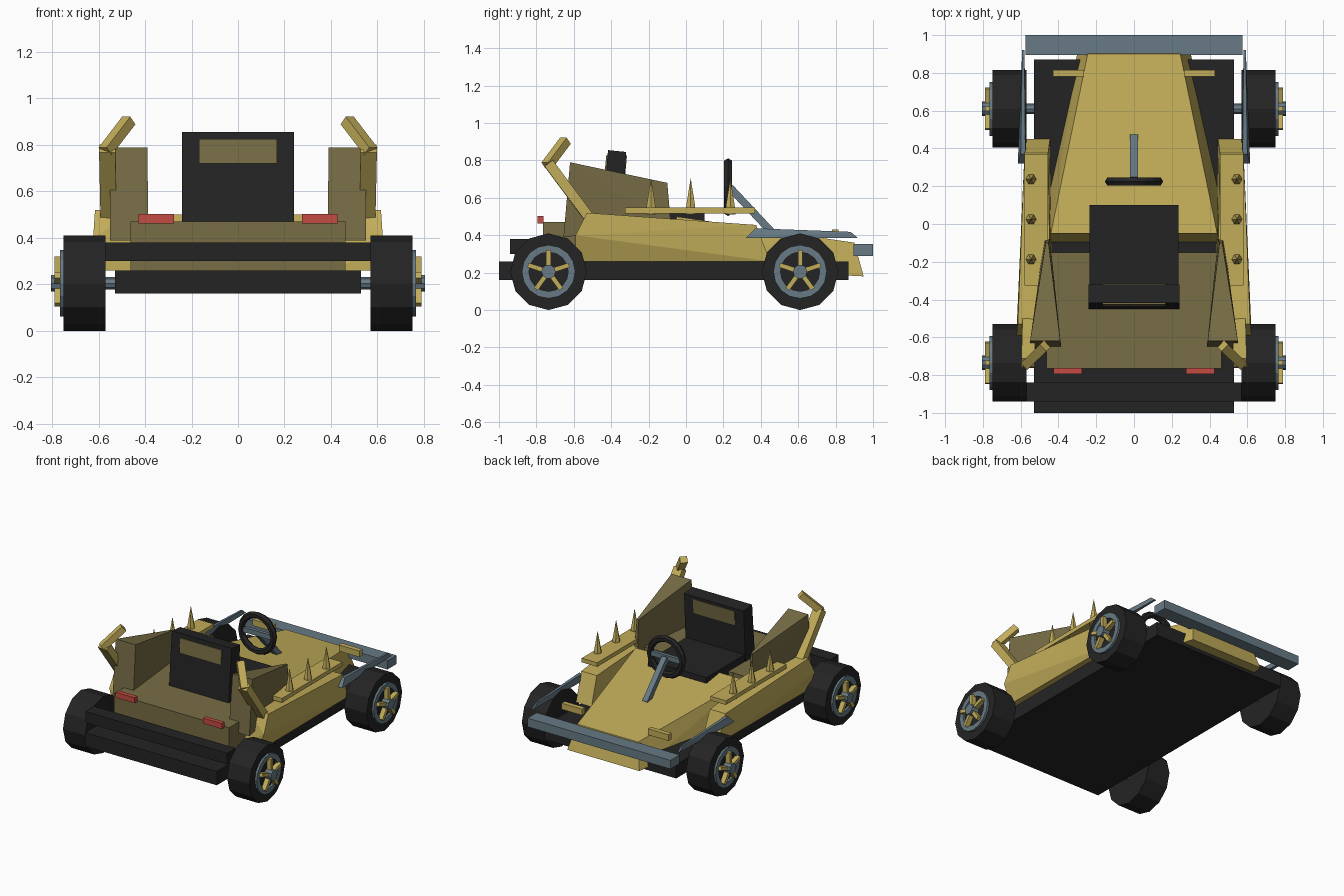
import bpy, bmesh, math
from mathutils import Vector

if "Cube" in bpy.data.objects:
    bpy.data.objects.remove(bpy.data.objects["Cube"])


def material(name, hexcode):
    m = bpy.data.materials.new(name)
    rgb = [int(hexcode[i:i + 2], 16) / 255 for i in (0, 2, 4)]
    m.diffuse_color = [((c + 0.055) / 1.055) ** 2.4 if c > 0.04045 else c / 12.92 for c in rgb] + [1]
    m.use_nodes = True
    m.node_tree.nodes["Principled BSDF"].inputs["Base Color"].default_value = m.diffuse_color
    return m


GOLD = material("gold paint", "C2AD5A")
OLIVE = material("olive paint", "776D45")
BLACK = material("black rubber", "242424")
STEEL = material("blue grey steel", "677A85")
RED = material("red lamp", "C24C42")


def finish(name, bm, mat):
    bmesh.ops.recalc_face_normals(bm, faces=bm.faces)
    me = bpy.data.meshes.new(name)
    bm.to_mesh(me)
    bm.free()
    me.materials.append(mat)
    ob = bpy.data.objects.new(name, me)
    bpy.context.collection.objects.link(ob)
    return ob


def hull(name, pts, mat):
    """Convex solid around the given corner points."""
    bm = bmesh.new()
    for p in pts:
        bm.verts.new(p)
    bmesh.ops.convex_hull(bm, input=bm.verts)
    bmesh.ops.dissolve_limit(bm, angle_limit=0.01, verts=bm.verts, edges=bm.edges)
    return finish(name, bm, mat)


def box(name, x, y, z, mat):
    return hull(name, [(a, b, c) for a in x for b in y for c in z], mat)


def sym(pts):
    return [(s * x, y, z) for x, y, z in pts for s in (-1, 1)]


def bar(name, a, b, w, h, mat, up=(0, 0, 1)):
    """Rectangular bar from a to b."""
    a, b = Vector(a), Vector(b)
    d = (b - a).normalized()
    u = d.cross(Vector(up)).normalized()
    v = u.cross(d)
    return hull(name, [p + u * i * w / 2 + v * j * h / 2
                       for p in (a, b) for i in (-1, 1) for j in (-1, 1)], mat)


def lathe(name, profile, centre, n, mat):
    """Closed (x, radius) profile turned about a line along x."""
    bm = bmesh.new()
    rings = []
    for k in range(n):
        t = 2 * math.pi * k / n
        rings.append([bm.verts.new((x, centre[0] + r * math.cos(t), centre[1] + r * math.sin(t)))
                      for x, r in profile])
    m = len(profile)
    for k in range(n):
        p, q = rings[k], rings[(k + 1) % n]
        for i in range(m):
            bm.faces.new((p[i], p[(i + 1) % m], q[(i + 1) % m], q[i]))
    bmesh.ops.remove_doubles(bm, verts=bm.verts, dist=1e-5)
    return finish(name, bm, mat)


# chassis and bumpers
box("floor_pan", (-.53, .53), (-1, .87), (.16, .26), BLACK)
box("rear_bumper", (-.57, .57), (-.94, -.84), (.30, .38), BLACK)
box("front_bumper", (-.575, .575), (.895, 1), (.29, .353), STEEL)

# bonnet and rear deck
hull("bonnet", sym([(.44, -.05, .50), (.245, .90, .36), (.29, .95, .18),
                    (.46, -.10, .24), (.46, .15, .22)]), GOLD)
box("rear_deck", (-.463, .463), (-.765, -.15), (.25, .47), OLIVE)

# seat
box("seat_cushion", (-.235, .235), (-.34, .10), (.40, .52), BLACK)
hull("seat_back", sym([(.24, -.45, .46), (.24, -.417, .855), (.24, -.32, .845), (.24, -.34, .46)]), BLACK)
for y, name in ((-.4275, "rear"), (-.3245, "front")):
    hull("seat_panel_" + name, sym([(.167, y + d + s, z) for d in (-.004, .004)
                                    for s, z in ((-.005, .72), (.005, .825))]), OLIVE)

# steering
bpy.ops.mesh.primitive_torus_add(major_segments=16, minor_segments=6, major_radius=.13,
                                 minor_radius=.024, location=(0, .225, .657),
                                 rotation=(math.pi / 2, 0, 0))
wheel = bpy.context.object
wheel.name = "steering_wheel"
wheel.data.materials.append(BLACK)
bar("steering_column", (0, .235, .655), (0, .46, .415), .04, .04, STEEL)
box("steering_spoke", (-.12, .12), (.215, .24), (.64, .675), STEEL)

for s, side in ((-1, "left"), (1, "right")):
    def m(pts):
        return [(s * x, y, z) for x, y, z in pts]

    # side pod with spiked plate
    hull("side_pod_" + side, m([(.44, -.53, .52), (.615, -.53, .52), (.623, -.59, .40), (.575, -.59, .26),
                                (.43, -.59, .26), (.455, .375, .455), (.58, .375, .455),
                                (.57, .45, .26), (.445, .45, .26)]), GOLD)
    box("spike_plate_" + side, (s * .455, s * .58), (-.325, .37), (.517, .547), GOLD)
    for y in (-.187, .025, .237):
        hull("spike_" + side, [(s * .545, y, .705)] +
             [(s * .545 + r * math.cos(k * math.tau / 6), y + r * math.sin(k * math.tau / 6), z)
              for r, z in ((.031, .51), (.027, .56)) for k in range(6)], GOLD)

    # wedge winglet beside the seat
    hull("winglet_" + side, m([(.39, -.62, .79), (.55, -.62, .79), (.385, -.655, .39), (.55, -.655, .39),
                               (.453, -.10, .68), (.467, -.10, .68),
                               (.445, -.08, .45), (.475, -.08, .45)]), OLIVE)

    # bent horn
    a, b, c = m([(.555, -.50, .47), (.562, -.735, .785), (.47, -.645, .905)])
    bar("horn_base_" + side, a, b, .07, .055, GOLD)
    bar("horn_tip_" + side, Vector(b) - (Vector(c) - Vector(b)) * .1, c, .05, .045, GOLD)

    # front fender strut
    hull("fender_strut_" + side, m([(.57, .32, .385), (.615, .32, .385), (.575, .37, .437), (.60, .37, .437),
                                    (.58, .88, .418), (.592, .88, .418),
                                    (.58, .92, .385), (.592, .92, .385)]), STEEL)

    # lamps
    box("headlamp_" + side, (s * .265, s * .43), (.78, .815), (.385, .43), GOLD)
    box("tail_lamp_" + side, (s * .275, s * .427), (-.795, -.763), (.463, .503), RED)

    # wheels
    for y, end in ((-.735, "rear"), (.61, "front")):
        tag = "_" + end + "_" + side
        cz = .205

        def disc(x0, x1, r):
            return [(s * x0, 0), (s * x0, r), (s * x1, r), (s * x1, 0)]

        lathe("tyre" + tag, disc(.57, .75, .205), (y, cz), 12, BLACK)
        lathe("rim" + tag, [(s * .74, .105), (s * .74, .143), (s * .765, .143), (s * .765, .105)],
              (y, cz), 16, STEEL)
        lathe("hub" + tag, disc(.74, .805, .038), (y, cz), 10, STEEL)
        lathe("axle" + tag, disc(.50, .58, .027), (y, cz), 8, STEEL)
        for k in range(5):
            t = math.pi / 2 + k * math.tau / 5
            d = Vector((0, math.cos(t), math.sin(t)))
            o = Vector((s * .772, y, cz))
            bar("spoke" + tag, o + d * .03, o + d * .115, .025, .034, GOLD, up=(1, 0, 0))
